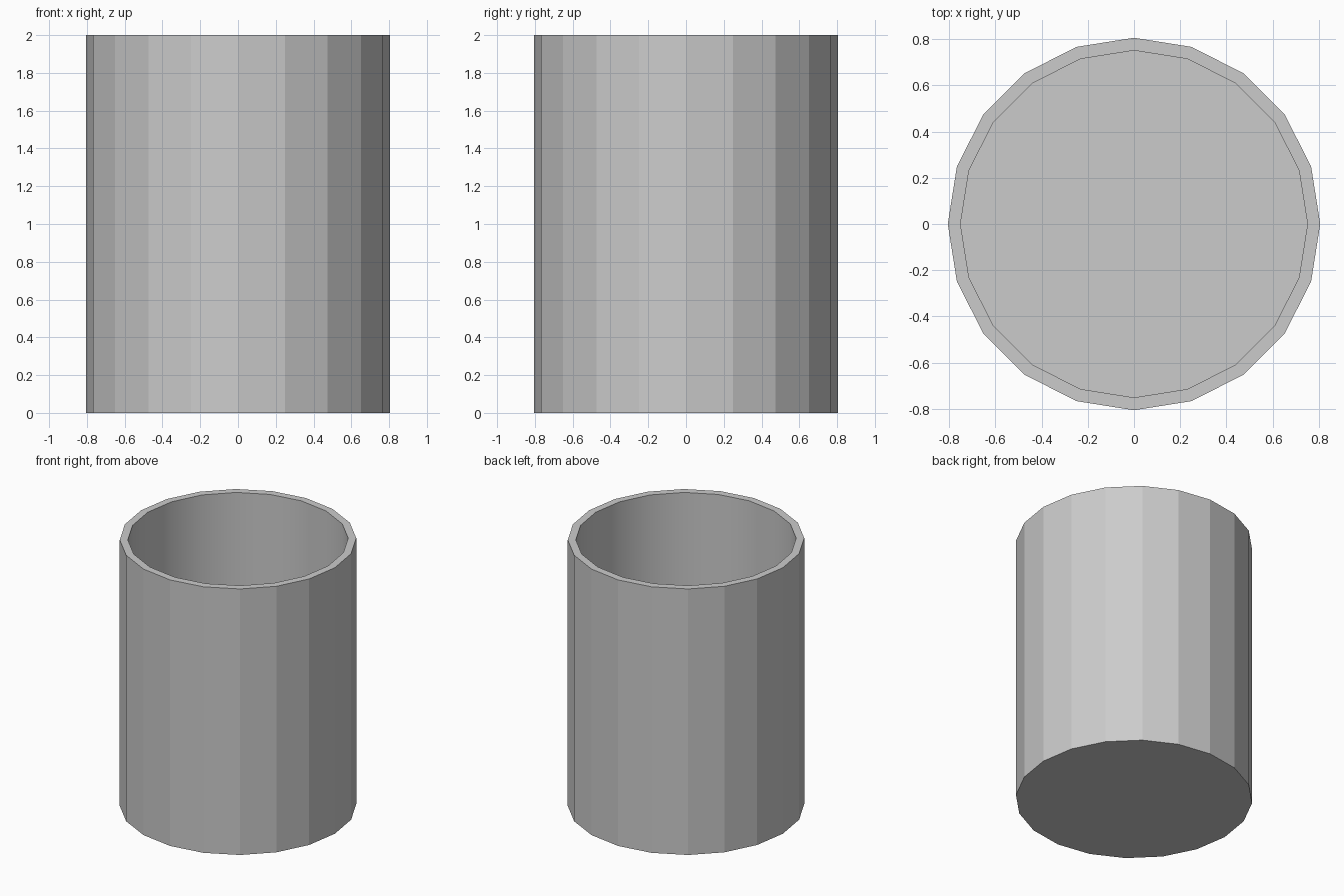
import bpy, bmesh, math

if "Cube" in bpy.data.objects:
    bpy.data.objects.remove(bpy.data.objects["Cube"])

SIDES = 20
OUTER, INNER = 0.806, 0.751
HEIGHT, FLOOR = 2.0, 0.055

bm = bmesh.new()


def ring(radius, z):
    return [bm.verts.new((radius * math.cos(2 * math.pi * i / SIDES),
                          radius * math.sin(2 * math.pi * i / SIDES), z))
            for i in range(SIDES)]


def bridge(a, b, smooth=False):
    for i in range(SIDES):
        j = (i + 1) % SIDES
        bm.faces.new((a[i], a[j], b[j], b[i])).smooth = smooth


# Rings from the underside, up over the rim and down to the inner floor
base = ring(OUTER, 0)
rim_outer = ring(OUTER, HEIGHT)
rim_inner = ring(INNER, HEIGHT)
inner_floor = ring(INNER, FLOOR)

# Faceted outside, flat rim, softly shaded inside
bridge(base, rim_outer)
bridge(rim_outer, rim_inner)
bridge(rim_inner, inner_floor, smooth=True)
bm.faces.new(base[::-1])
bm.faces.new(inner_floor)

# Keep rim and floor edges crisp
for e in bm.edges:
    if len(e.link_faces) == 2 and e.calc_face_angle() > math.radians(40):
        e.smooth = False

mesh = bpy.data.meshes.new("cup")
bm.to_mesh(mesh)
bm.free()
cup = bpy.data.objects.new("cup", mesh)
bpy.context.collection.objects.link(cup)
